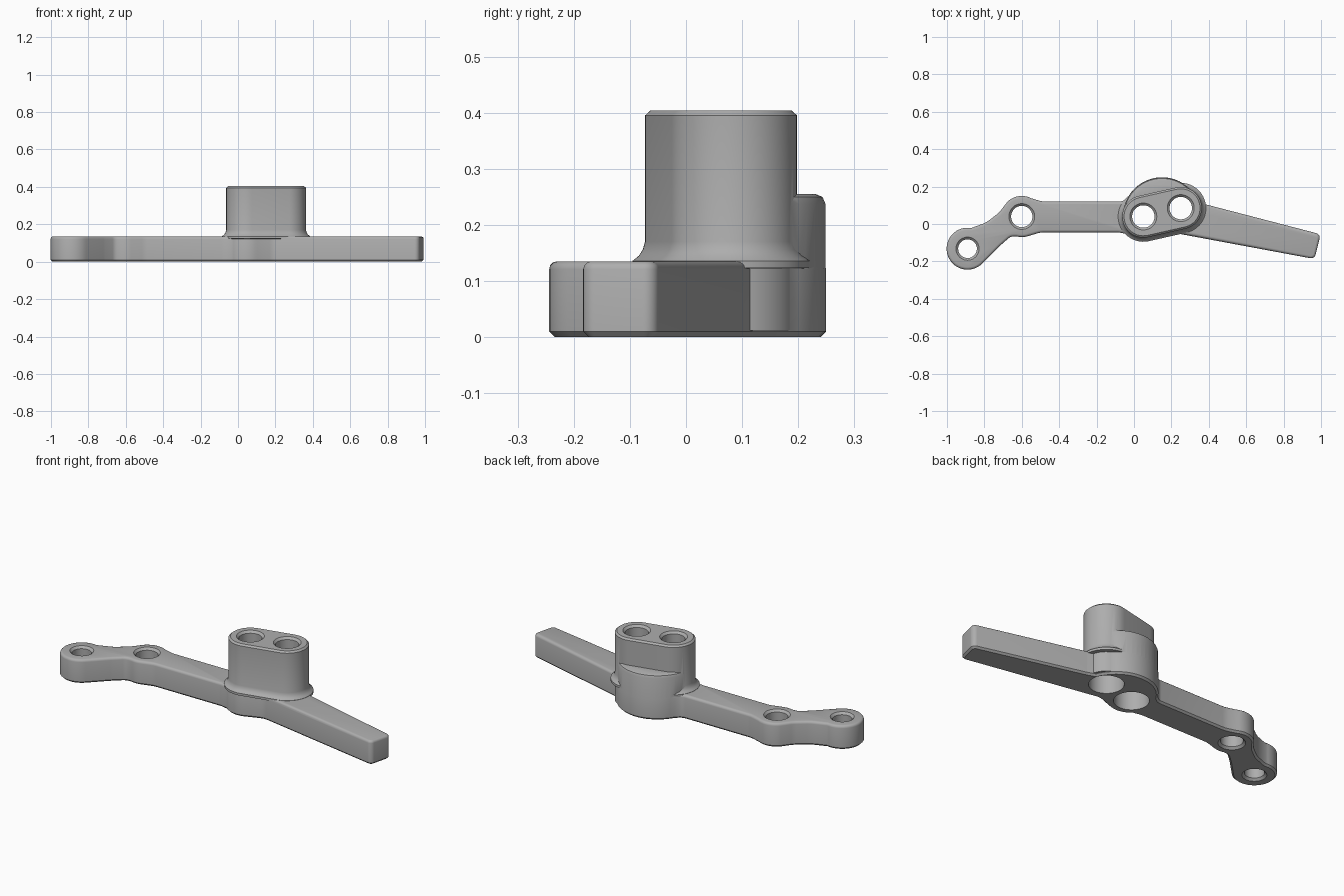
import bpy, bmesh
from math import cos, sin, tan, atan2, radians, pi
from mathutils import Vector

cube = bpy.data.objects.get("Cube")
if cube:
    bpy.data.objects.remove(cube, do_unlink=True)

grey = bpy.data.materials.new("plain_grey")
grey.use_nodes = True
grey.diffuse_color = (0.42, 0.42, 0.42, 1)
grey.node_tree.nodes["Principled BSDF"].inputs["Base Color"].default_value = grey.diffuse_color

HUB_A, HUB_B = (0.05, 0.04), (0.25, 0.085)
EYE_A, EYE_B = (-0.89, -0.132), (-0.6, 0.04)
BULGE = (0.15, 0.04)
HUB_R = 0.113


def arc(c, r, a0, a1, step=7):
    n = max(2, round(abs(a1 - a0) / step))
    angles = [radians(a0 + (a1 - a0) * i / n) for i in range(n + 1)]
    return [(c[0] + r * cos(a), c[1] + r * sin(a), 0) for a in angles]


def rounded(corners):
    """Replace each (x, y, radius) corner by a tangent arc."""
    out = []
    for i, (x, y, r) in enumerate(corners):
        p = Vector((x, y))
        if r == 0:
            out.append(p)
            continue
        a = Vector(corners[i - 1][:2]) - p
        b = Vector(corners[(i + 1) % len(corners)][:2]) - p
        opening = a.angle(b)
        t = min(r / tan(opening / 2), 0.45 * min(a.length, b.length))
        start, end = p + a.normalized() * t, p + b.normalized() * t
        centre = p + (a.normalized() + b.normalized()).normalized() * (t / cos(opening / 2))
        s, e = start - centre, end - centre
        sweep = atan2(s.x * e.y - s.y * e.x, s.dot(e))
        n = max(2, round(abs(sweep) / radians(10)))
        first = atan2(s.y, s.x)
        for k in range(n + 1):
            ang = first + sweep * k / n
            out.append(centre + Vector((cos(ang), sin(ang))) * s.length)
    return out


def finish(name, bm):
    bmesh.ops.recalc_face_normals(bm, faces=bm.faces)
    mesh = bpy.data.meshes.new(name)
    bm.to_mesh(mesh)
    bm.free()
    obj = bpy.data.objects.new(name, mesh)
    mesh.materials.append(grey)
    bpy.context.collection.objects.link(obj)
    return obj


def loft(name, rings, bevels=()):
    """Skin a stack of (points, z) rings; bevels are (z, offset, segments)."""
    bm = bmesh.new()
    loops = [[bm.verts.new((p[0], p[1], z)) for p in pts] for pts, z in rings]
    for low, high in zip(loops, loops[1:]):
        for i in range(len(low)):
            bm.faces.new((low[i - 1], low[i], high[i], high[i - 1]))
    bm.faces.new(loops[0][::-1])
    bm.faces.new(loops[-1])
    bmesh.ops.recalc_face_normals(bm, faces=bm.faces)
    for z, offset, segments in bevels:
        rim = [e for e in bm.edges if all(abs(v.co.z - z) < 1e-5 for v in e.verts)]
        bmesh.ops.bevel(bm, geom=rim, offset=offset, segments=segments,
                        profile=0.5, affect='EDGES', clamp_overlap=True)
    return finish(name, bm)


def stadium(r):
    tilt = math_tilt
    return arc(HUB_A, r, tilt + 90, tilt + 270) + arc(HUB_B, r, tilt - 90, tilt + 90)


math_tilt = atan2(HUB_B[1] - HUB_A[1], HUB_B[0] - HUB_A[0]) * 180 / pi

# Flat lever plate: two eyes, bar, hub and tapered arm
outline = (
    arc(EYE_A, 0.112, 80, 315)
    + [(-0.715, -0.115, 0.2), (-0.66, -0.067, 0.05)]
    + arc(EYE_B, 0.11, 255, 285)
    + [(-0.5, -0.045, 0.1), (-0.08, -0.045, 0.06)]
    + arc(HUB_A, 0.127, 228, 295)
    + [(0.19, -0.043, 0.08), (0.965, -0.187, 0.025), (0.998, -0.055, 0.025),
       (0.39, 0.103, 0.05)]
    + arc(BULGE, 0.21, 22, 150)
    + [(-0.06, 0.12, 0.05), (-0.49, 0.12, 0.12)]
    + arc(EYE_B, 0.11, 62, 135)
    + [(-0.72, 0.062, 0.1), (-0.79, 0.008, 0.12)]
)
shape = rounded(outline)
body = loft("lever_body", [(shape, 0), (shape, 0.135)],
            [(0.135, 0.014, 3), (0, 0.01, 1)])

# Raised half-round shoulder behind the post
half = arc(BULGE, 0.209, 15, 165)
shoulder = loft("shoulder", [(half, 0.012), (half, 0.255)], [(0.255, 0.022, 2)])

# Tall double post with a flared foot and chamfered top
post_steps = [(0, 0.012), (0, 0.122), (0.022, 0.123), (0.022, 0.136), (0.011, 0.145),
              (0.004, 0.156), (0, 0.17), (0, 0.395), (-0.01, 0.404)]
post = loft("post", [(stadium(HUB_R + d), z) for d, z in post_steps])


def hole(name, c, steps):
    return loft(name, [(arc(c, r, 0, 360)[:-1], z) for r, z in steps])


# Hole cutters: counterbored in the hub, chamfered in the eyes
hub_steps = [(0.089, -0.02), (0.089, 0.22), (0.06, 0.221), (0.06, 0.392), (0.076, 0.408)]


def eye_steps(r):
    return [(r + 0.022, -0.01), (r, 0.012), (r, 0.123), (r + 0.022, 0.145)]


cutters = [hole("hub_hole", c, hub_steps) for c in (HUB_A, HUB_B)]
cutters += [hole("eye_hole", EYE_A, eye_steps(0.05)), hole("eye_hole", EYE_B, eye_steps(0.057))]

# Merge the parts, drill the holes and bake the result
helpers = [(o, 'UNION') for o in (shoulder, post)] + [(o, 'DIFFERENCE') for o in cutters]
for other, operation in helpers:
    other.hide_render = True
    mod = body.modifiers.new(other.name, 'BOOLEAN')
    mod.operation, mod.object, mod.solver = operation, other, 'EXACT'
bpy.context.view_layer.update()
baked = bpy.data.meshes.new_from_object(
    body.evaluated_get(bpy.context.evaluated_depsgraph_get()))
body.modifiers.clear()
body.data = baked
for other, _ in helpers:
    bpy.data.objects.remove(other, do_unlink=True)

bpy.ops.object.select_all(action='DESELECT')
body.select_set(True)
bpy.context.view_layer.objects.active = body
bpy.ops.object.shade_smooth_by_angle(angle=radians(32))
